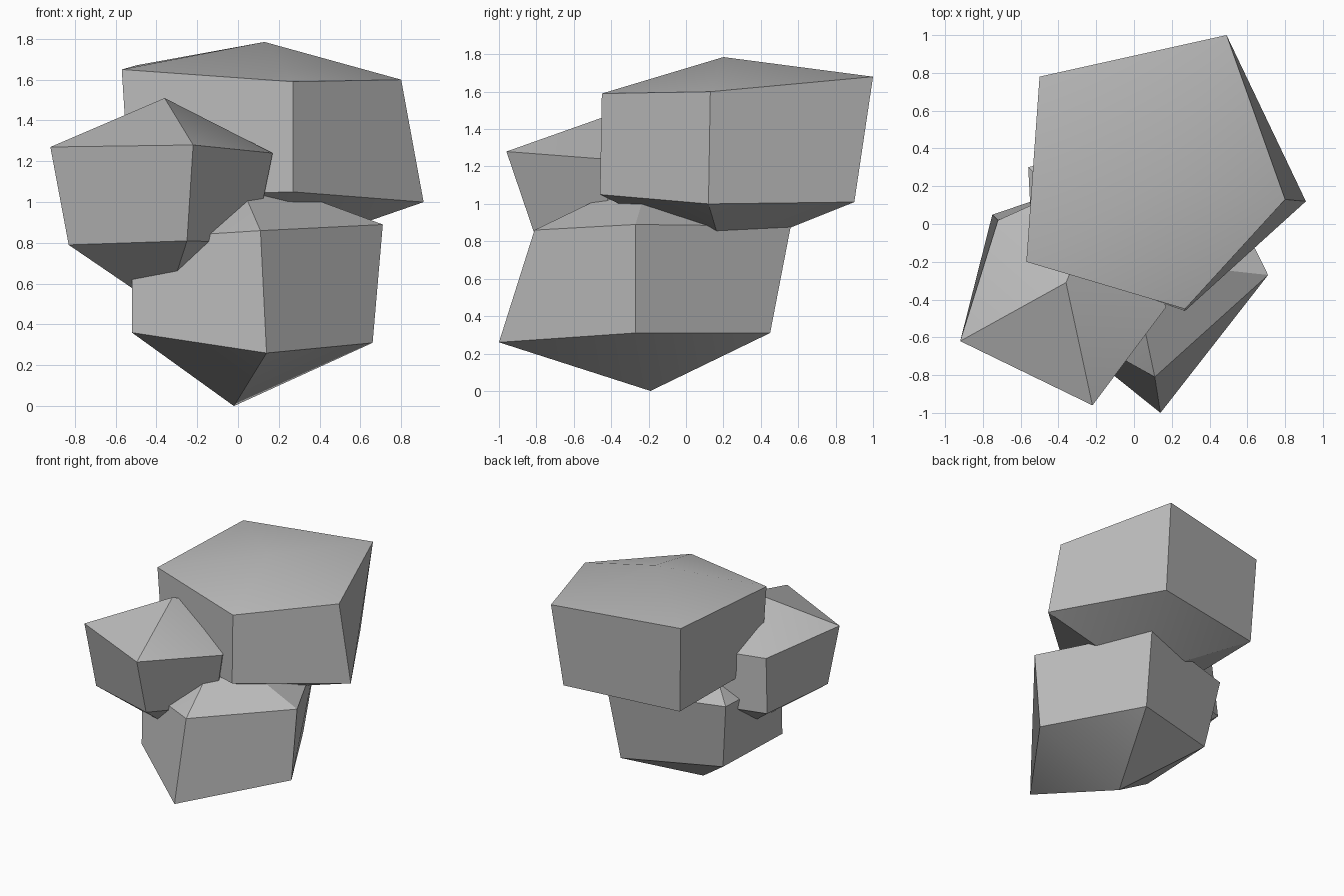
import bpy
import bmesh
from mathutils import Vector

default_cube = bpy.data.objects.get("Cube")
if default_cube:
    bpy.data.objects.remove(default_cube, do_unlink=True)

# Plain stone colour shared by all boulders
stone = bpy.data.materials.new("stone_grey")
stone.use_nodes = True
stone_colour = (.5, .5, .5, 1)
stone.diffuse_color = stone_colour
shader = next(node for node in stone.node_tree.nodes if node.type == "BSDF_PRINCIPLED")
shader.inputs["Base Color"].default_value = stone_colour
shader.inputs["Roughness"].default_value = .9


def make_boulder(name, centre, peak, base, upper_ring, lower_ring):
    """Five-sided boulder: two rings joined by walls, closed by a low peak and a pointed base.
    Rings run counter-clockwise as seen from above."""
    mesh = bpy.data.meshes.new(name)
    bm = bmesh.new()
    top = bm.verts.new(Vector((*centre, peak)))
    bottom = bm.verts.new(Vector((*centre, base)))
    upper = [bm.verts.new(corner) for corner in upper_ring]
    lower = [bm.verts.new(corner) for corner in lower_ring]
    count = len(upper)
    for i in range(count):
        j = (i + 1) % count
        bm.faces.new((upper[i], upper[j], top))
        bm.faces.new((lower[i], lower[j], upper[j], upper[i]))
        bm.faces.new((lower[j], lower[i], bottom))
    bmesh.ops.recalc_face_normals(bm, faces=bm.faces[:])
    bm.to_mesh(mesh)
    bm.free()
    mesh.materials.append(stone)

    boulder = bpy.data.objects.new(name, mesh)
    bpy.context.scene.collection.objects.link(boulder)
    # Soften shallow folds, keep strong edges crisp
    for other in bpy.context.selected_objects:
        other.select_set(False)
    boulder.select_set(True)
    bpy.context.view_layer.objects.active = boulder
    bpy.ops.object.shade_smooth_by_angle()
    return boulder


# Large boulder on top, towards the back
make_boulder(
    "top_boulder", centre=(.13, .2), peak=1.785, base=.73,
    upper_ring=[(-.57, -.2, 1.65), (.27, -.45, 1.59), (.8, .13, 1.6),
                (.49, 1, 1.68), (-.5, .78, 1.67)],
    lower_ring=[(-.53, -.19, 1.03), (.27, -.46, 1.05), (.91, .12, 1),
                (.45, .9, 1.01), (-.47, .75, .99)],
)

# Smaller boulder leaning out at the front
make_boulder(
    "side_boulder", centre=(-.36, -.31), peak=1.51, base=.47,
    upper_ring=[(-.92, -.62, 1.27), (-.22, -.96, 1.28), (.17, -.44, 1.24),
                (-.1, .3, 1.26), (-.72, .02, 1.2)],
    lower_ring=[(-.83, -.6, .79), (-.25, -.8, .81), (.08, -.4, .8),
                (-.12, .26, .8), (-.75, .05, .78)],
)

# Supporting boulder resting on its point
make_boulder(
    "bottom_boulder", centre=(-.02, -.19), peak=1.16, base=0,
    upper_ring=[(-.52, -.46, .82), (.11, -.81, .86), (.71, -.27, .89),
                (.3, .56, .88), (-.56, .3, .88)],
    lower_ring=[(-.52, -.47, .36), (.14, -1, .26), (.66, -.27, .31),
                (.26, .45, .31), (-.48, .22, .35)],
)
